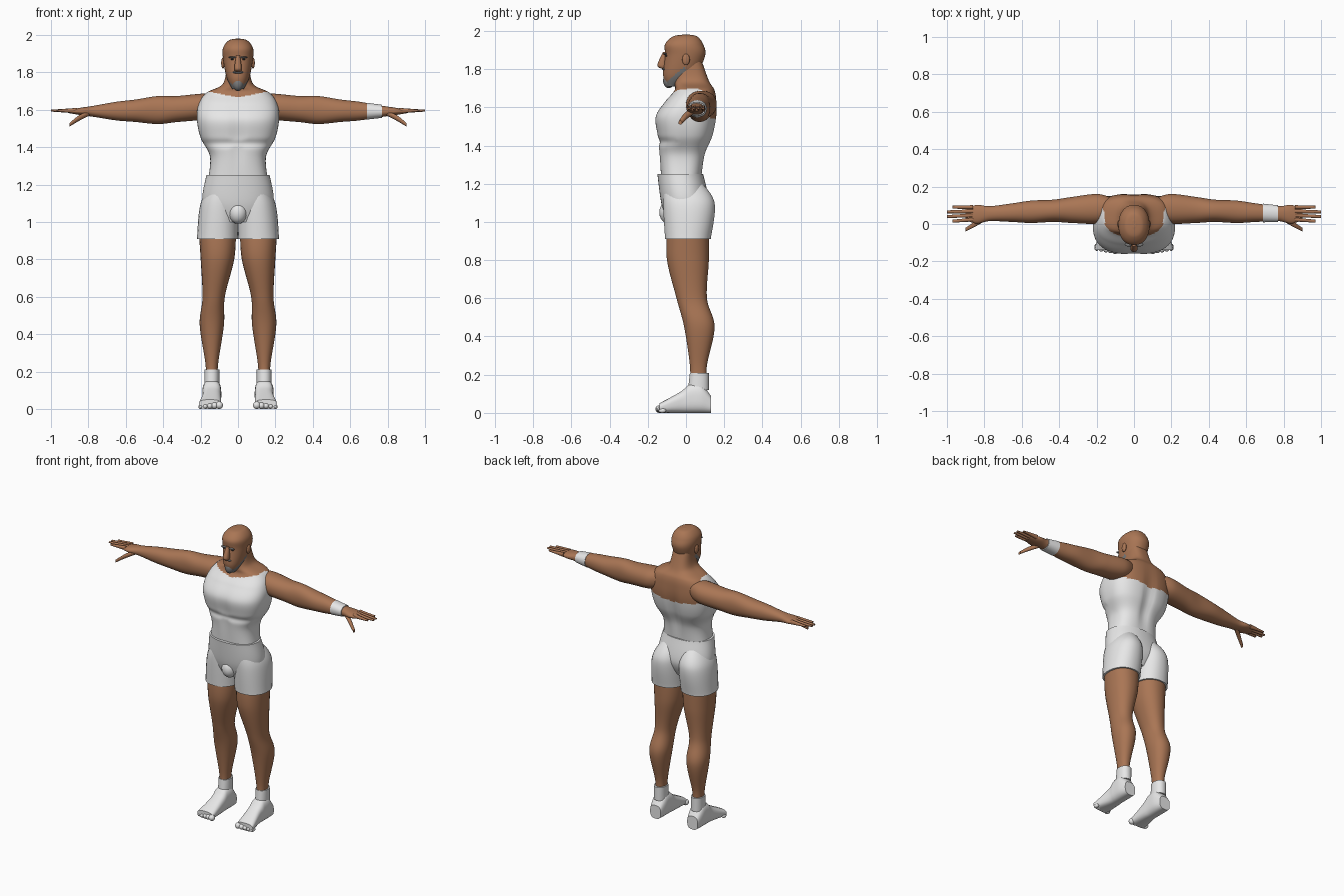
import bpy, bmesh
from math import cos, sin, pi, exp, copysign
from mathutils import Vector

if "Cube" in bpy.data.objects:
    bpy.data.objects.remove(bpy.data.objects["Cube"], do_unlink=True)


def material(name, red, green, blue):
    mat = bpy.data.materials.new(name)
    mat.use_nodes = True
    colour = (red, green, blue, 1)
    mat.diffuse_color = colour
    mat.node_tree.nodes["Principled BSDF"].inputs["Base Color"].default_value = colour
    return mat


SKIN = material("brown skin", .4, .18, .09)
WHITE = material("white cloth", .8, .8, .8)
GREY = material("grey hair", .2, .2, .2)
DARK = material("dark eye", .04, .04, .04)


def finish(bm, name, materials, rule=None):
    """Turn a bmesh into an object; the rule picks each face's material."""
    bmesh.ops.recalc_face_normals(bm, faces=bm.faces)
    for face in bm.faces:
        face.smooth = len(face.verts) < 5
        if rule:
            face.material_index = int(rule(face.calc_center_median()))
    mesh = bpy.data.meshes.new(name)
    bm.to_mesh(mesh)
    bm.free()
    for mat in materials:
        mesh.materials.append(mat)
    obj = bpy.data.objects.new(name, mesh)
    bpy.context.scene.collection.objects.link(obj)


def refine(rows, steps):
    """Run a smooth curve through the rows."""
    last = len(rows) - 1
    for i in range(last):
        before, start = rows[max(i - 1, 0)], rows[i]
        end, after = rows[i + 1], rows[min(i + 2, last)]
        for k in range(steps):
            t = k / steps
            ease = t * t * (3 - 2 * t)
            leave, arrive = t * (1 - t) ** 2 / 2, t * t * (t - 1) / 2
            yield [b + (c - b) * ease + (c - a) * leave + (d - b) * arrive
                   for a, b, c, d in zip(before, start, end, after)]
    yield rows[last]


def loft(name, axis, rows, materials, side=1, power=2.2, segments=32, rule=None, shape=None):
    """Rows hold: place on the axis, middle and half width across, low and high."""
    bm = bmesh.new()
    rings = []
    for place, middle, half, low, high in refine(rows, 12):
        ring = []
        for k in range(segments):
            angle = 2 * pi * (k + .5) / segments
            c, s = (copysign(abs(f) ** (2 / power), f) for f in (cos(angle), sin(angle)))
            u = middle + half * c
            v = (low + high + (high - low) * s) / 2
            point = Vector({"x": (place, u, v), "y": (u, place, v), "z": (u, v, place)}[axis])
            if shape:
                shape(point)
            point.x *= side
            ring.append(bm.verts.new(point))
        rings.append(ring)
    for lower, upper in zip(rings, rings[1:]):
        for k in range(segments):
            bm.faces.new((lower[k - 1], lower[k], upper[k], upper[k - 1]))
    bm.faces.new(rings[0])
    bm.faces.new(rings[-1])
    finish(bm, name, materials, rule)


def centred(*rows):
    return [(place, 0, *rest) for place, *rest in rows]


def arm_path(*rows):
    """Place half depths and half heights along the line of the arm."""
    path = []
    for x, depth, height in rows:
        z = 1.59 + .07 * exp(-5 * x)
        path.append((x, .09 - .045 * x, depth, z - height, z + height))
    return path


def blob(name, centre, radii, mat, side=1):
    bm = bmesh.new()
    bmesh.ops.create_uvsphere(bm, u_segments=20, v_segments=12, radius=1)
    for vert in bm.verts:
        vert.co = Vector(c + r * q for c, r, q in zip(centre, radii, vert.co))
        vert.co.x *= side
    finish(bm, name, [mat])


# Torso and neck: tank top below the neckline, bare skin above
def is_bare(p):
    across = abs(p.x)
    below_neckline = p.z < 1.665 + across / 5 and p.y < .1
    on_strap = p.y < -.05 or across > .12 + .6 * p.y
    return p.z > 1.53 + across / 10 and not (below_neckline and on_strap)


def muscles(p):
    middle = exp(-(p.x / .03) ** 2)
    chest = exp(-((p.z - 1.45) / .15) ** 2)
    under_chest = exp(-((p.z - 1.42) / .02) ** 2)
    if p.y > .03:
        p.y -= .02 * middle * chest
    elif p.y < -.05:
        p.y += .01 * max(middle * chest, under_chest)


loft("torso", "z", centred(
    (1.22, .16, -.13, .08), (1.35, .15, -.14, .1), (1.45, .2, -.15, .14),
    (1.55, .22, -.16, .16), (1.63, .21, -.11, .16), (1.69, .17, -.06, .15),
    (1.74, .08, -.06, .12), (1.85, .06, -.04, .08)),
    [WHITE, SKIN], power=2.7, segments=80, rule=is_bare, shape=muscles)

# Hips and front of the shorts
loft("shorts_hips", "z", centred(
    (1, .12, -.1, .08), (1.1, .19, -.13, .12), (1.25, .17, -.15, .09)), [WHITE], segments=48)
blob("shorts_front", (0, -.09, 1.05), (.05, .05, .06), WHITE)


# Head with a beard along the jaw
def is_beard(p):
    return p.y < 0 and p.z < 1.82 + .85 * p.y


loft("head", "z", centred(
    (1.71, .03, -.1, -.05), (1.77, .06, -.12, .05), (1.87, .08, -.11, .1),
    (1.93, .08, -.11, .09), (1.97, .05, -.07, .06), (1.98, .01, -.02, .02)),
    [SKIN, GREY], segments=64, rule=is_beard)
blob("chin_beard", (0, -.09, 1.74), (.03, .03, .04), GREY)
loft("nose", "z", centred(
    (1.89, .01, -.12, -.1), (1.82, .02, -.15, -.1), (1.8, .01, -.12, -.1)), [SKIN])
blob("moustache", (0, -.11, 1.8), (.03, .015, .008), GREY)
blob("mouth", (0, -.11, 1.78), (.02, .01, .005), DARK)

for side, word in ((1, "left"), (-1, "right")):
    # Ear, brow and eye
    blob(word + "_ear", (.08, 0, 1.85), (.01, .02, .03), SKIN, side)
    blob(word + "_brow", (.03, -.11, 1.88), (.02, .01, .005), GREY, side)
    blob(word + "_eye", (.03, -.1, 1.87), (.01, .01, .005), DARK, side)

    # Arm and palm in one, then fingers and thumb
    loft(word + "_arm", "x", arm_path(
        (.13, .06, .06), (.2, .08, .07), (.33, .07, .07), (.43, .06, .075), (.55, .06, .06),
        (.65, .05, .05), (.77, .04, .03), (.84, .05, .02), (.9, .03, .01)), [SKIN], side)
    for n in range(4):
        tip = .97 if n in (0, 3) else 1
        loft(f"{word}_finger_{n}", "x", [
            (.86, .09 - .022 * n, .011, 1.58, 1.61),
            (tip, .09 - .025 * n, .008, 1.59, 1.6)], [SKIN], side, segments=12)
    loft(word + "_thumb", "x", [
        (.79, .04, .02, 1.57, 1.6), (.85, 0, .015, 1.54, 1.57), (.9, -.03, .01, 1.51, 1.53)],
        [SKIN], side, segments=16)

    # Leg of the shorts with its buttock, then the bare leg
    loft(word + "_shorts_leg", "z", [
        (.91, .11, .11, -.11, .13), (1.1, .1, .1, -.12, .15), (1.22, .08, .05, -.11, .07)],
        [WHITE], side)
    loft(word + "_leg", "z", [
        (.95, .11, .1, -.1, .12), (.8, .11, .09, -.1, .12), (.6, .13, .06, -.05, .11),
        (.45, .14, .065, -.01, .15), (.25, .14, .035, .02, .11), (.15, .14, .03, .02, .11)],
        [SKIN], side)

    # Sock cuff, foot and toes
    loft(word + "_sock_cuff", "z", [
        (.12, .14, .04, .01, .12), (.21, .14, .04, .02, .12)], [WHITE], side)
    loft(word + "_foot", "y", [
        (.13, .14, .04, 0, .09), (.08, .14, .05, 0, .15), (.02, .14, .05, 0, .15),
        (-.03, .14, .05, 0, .11), (-.14, .15, .06, 0, .05)], [WHITE], side, power=2.8)
    for n in range(5):
        size = .02 - .002 * n
        blob(f"{word}_toe_{n}", (.1 + .025 * n, -.14 + .004 * n, size),
             (size, .02, size), WHITE, side)

# Band on the left wrist only
loft("wristband", "x", arm_path((.69, .05, .045), (.77, .045, .035)), [WHITE])
